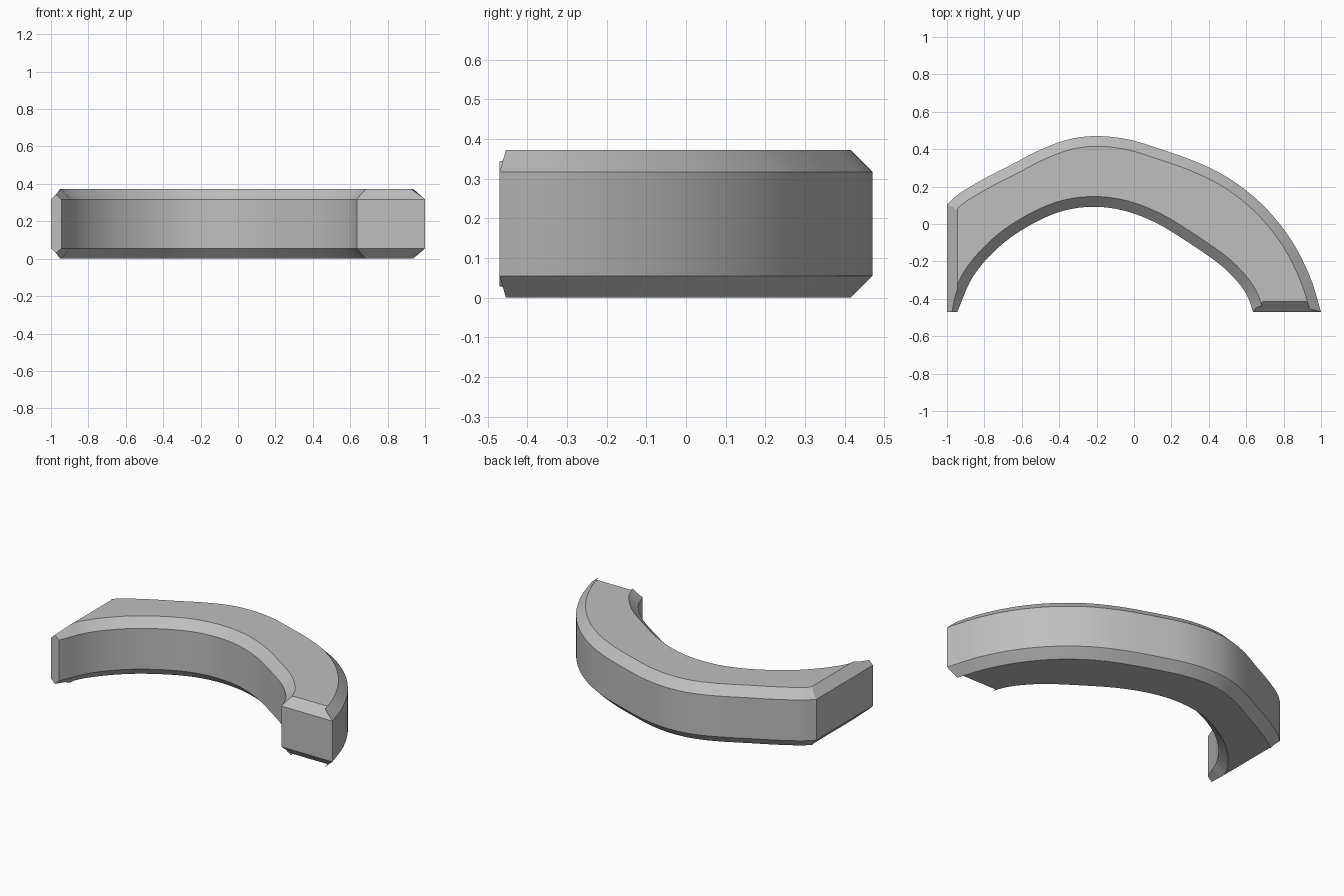
import bpy
import bmesh
import math
from mathutils import Vector

cube = bpy.data.objects.get("Cube")
if cube:
    bpy.data.objects.remove(cube, do_unlink=True)

HEIGHT, BEVEL = 0.372, 0.055


def spline(pts, steps=6):
    """Smooth curve through a few control points."""
    pts = [Vector(p) for p in pts]
    pts = [pts[0] * 2 - pts[1]] + pts + [pts[-1] * 2 - pts[-2]]
    out = []
    for a, b, c, d in zip(pts, pts[1:], pts[2:], pts[3:]):
        for i in range(steps):
            t = i / steps
            out.append(0.5 * (2 * b + (c - a) * t + (2 * a - 5 * b + 4 * c - d) * t ** 2
                              + (3 * b - a - 3 * c + d) * t ** 3))
    return out + [pts[-2]]


def inward(a, b):
    d = (b - a).normalized()
    return Vector((d.y, -d.x))


# Plan outline: outer arc, inner arc, then the narrow tip corner
outer = spline([(-1, .105), (-.93, .165), (-.8, .243), (-.65, .32), (-.5, .397), (-.35, .452),
                (-.2, .47), (-.03, .452), (.15, .398), (.35, .325), (.53, .23),
                (.7, .09), (.84, -.085), (.94, -.28), (1, -.47)])
inner = spline([(.637, -.47), (.605, -.383), (.55, -.305), (.46, -.217), (.3, -.105),
                (.13, 0), (-.04, .068), (-.21, .092), (-.38, .07), (-.55, -.003),
                (-.717, -.118), (-.86, -.28), (-.945, -.47)])
outline = outer + inner + [Vector((-1, -.47))]
n, tip = len(outline), len(outline) - 2

# Inset the outline; near the tip the two chamfers meet in a ridge
inset, flat_end = [], None
for i, p in enumerate(outline[:-1]):
    n1, n2 = inward(outline[i - 1], p), inward(p, outline[i + 1])
    miter = (n1 + n2) / (1 + n1.dot(n2))
    if i == tip:
        miter = Vector((1 / n1.x, 0))
    depth = BEVEL
    if i >= len(outer) and p.x + miter.x * BEVEL < BEVEL - 1:
        depth = (p.x + 1) / (1 - miter.x)
        if flat_end is None:
            flat_end, depth = i, BEVEL
    q = p + miter * depth
    if flat_end == i:
        q.x = BEVEL - 1
    inset.append((q, depth))

# Walls, chamfers and caps
bm = bmesh.new()
rims = []
for top in (False, True):
    def level(depth):
        z = BEVEL - depth
        return HEIGHT - z if top else z
    rim = [bm.verts.new((p.x, p.y, level(0))) for p in outline]
    cap = [bm.verts.new((q.x, q.y, level(d))) for q, d in inset]
    for i in range(tip):
        bm.faces.new((rim[i], rim[i + 1], cap[i + 1], cap[i]))
    bm.faces.new((rim[tip], rim[-1], cap[tip]))
    bm.faces.new([rim[-1], rim[0], cap[0]] + cap[flat_end:])
    bm.faces.new(cap[:flat_end + 1])
    rims.append(rim)
low, high = rims
for i in range(n):
    j = (i + 1) % n
    bm.faces.new((low[i], low[j], high[j], high[i]))
bmesh.ops.recalc_face_normals(bm, faces=bm.faces)
mesh = bpy.data.meshes.new("curved_handle")
bm.to_mesh(mesh)
bm.free()

# Single grey finish
grey = bpy.data.materials.new("plain grey")
grey.use_nodes = True
color = (0.52, 0.52, 0.52, 1)
grey.diffuse_color = color
grey.node_tree.nodes["Principled BSDF"].inputs["Base Color"].default_value = color
mesh.materials.append(grey)

handle = bpy.data.objects.new("curved_handle", mesh)
bpy.context.collection.objects.link(handle)
bpy.ops.object.select_all(action="DESELECT")
handle.select_set(True)
bpy.context.view_layer.objects.active = handle
bpy.ops.object.shade_smooth_by_angle(angle=math.radians(30))
